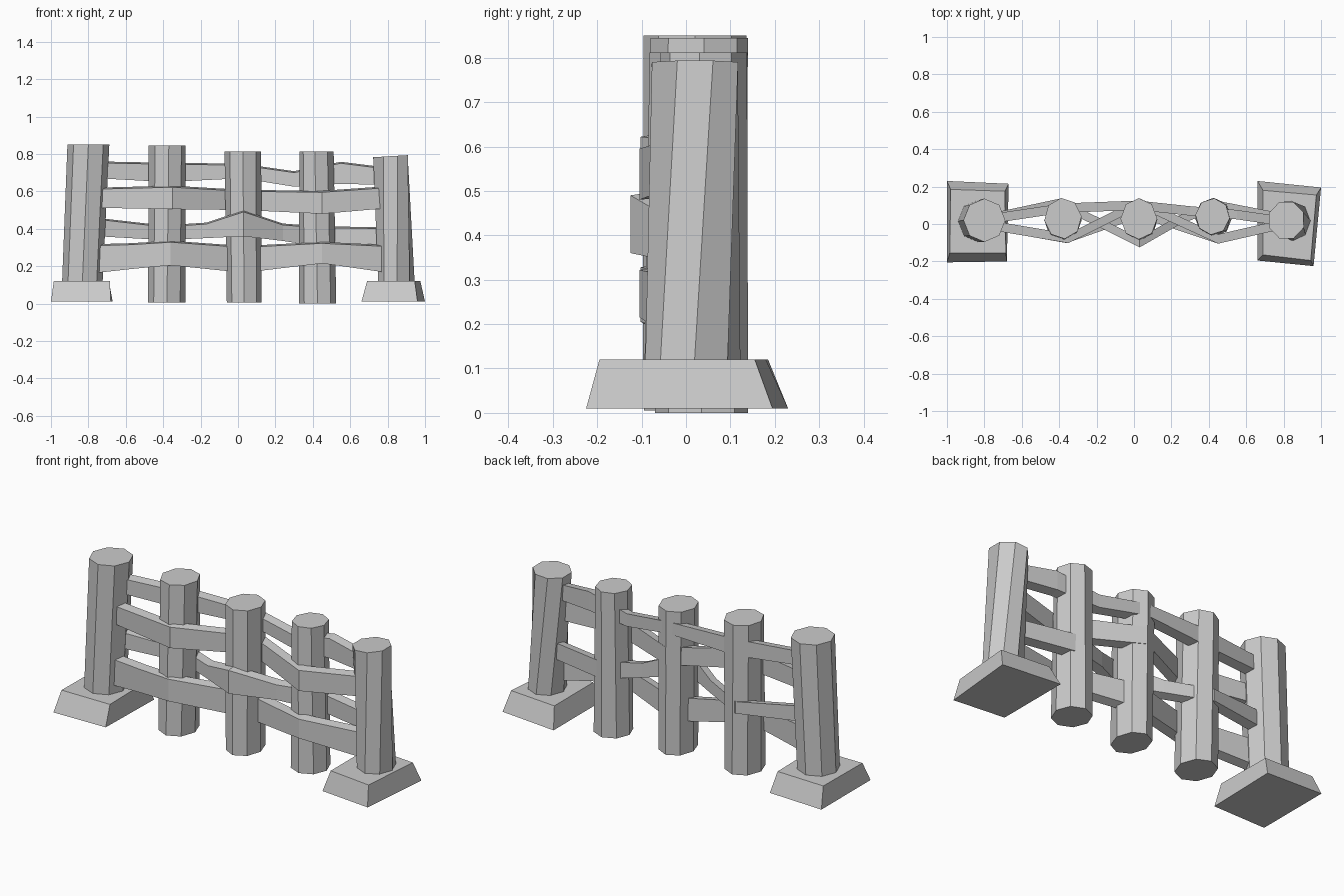
import bpy
from math import cos, sin, pi


def make(name, verts, faces):
    mesh = bpy.data.meshes.new(name)
    mesh.from_pydata(verts, [], faces)
    obj = bpy.data.objects.new(name, mesh)
    bpy.context.collection.objects.link(obj)
    return obj


def loft(name, rings):
    """Skin a chain of equal-length rings and cap both ends."""
    n = len(rings[0])
    faces = [tuple(range(n))[::-1]]
    for k in range(len(rings) - 1):
        a, b = k * n, (k + 1) * n
        faces += [(a + i, a + (i + 1) % n, b + (i + 1) % n, b + i) for i in range(n)]
    faces.append(tuple(range((len(rings) - 1) * n, len(rings) * n)))
    return make(name, [v for r in rings for v in r], faces)


def ring(cx, cy, rx, ry, z, turn, tilt=0.0):
    pts = []
    for i in range(8):
        a = turn + i * pi / 4
        pts.append((cx + rx * cos(a), cy + ry * sin(a), z + tilt * cos(a)))
    return pts


def post(name, bottom, top, twist=0.0, tilt=0.0):
    # bottom / top: centre x, centre y, radius x, radius y, height
    loft(name, [ring(*bottom, 0.0), ring(*top, twist, tilt)])


def rail(name, stations, thick=0.05):
    # stations: x, y, z low, z high
    t = thick / 2
    rings = [[(x, y - t, lo), (x, y + t, lo + 0.012), (x, y + t, hi + 0.008), (x, y - t, hi)]
             for x, y, lo, hi in stations]
    loft(name, rings)


# Octagonal posts
post("left_end_post", (-0.835, 0.015, 0.108, 0.112, 0.05), (-0.80, 0.02, 0.112, 0.116, 0.85))
post("left_middle_post", (-0.38, 0.02, 0.10, 0.115, 0.005), (-0.38, 0.03, 0.10, 0.11, 0.845), 0.1)
post("centre_post", (0.033, 0.02, 0.093, 0.115, 0.005), (0.026, 0.028, 0.098, 0.11, 0.812))
post("right_middle_post", (0.425, 0.035, 0.10, 0.105, 0.0), (0.42, 0.04, 0.092, 0.098, 0.812), -0.1)
post("right_end_post", (0.85, 0.015, 0.098, 0.108, 0.05), (0.815, 0.02, 0.10, 0.105, 0.788), 0.4, 0.006)

# Tapered foot blocks under the end posts
loft("left_foot", [
    [(-1.0, -0.205, 0.01), (-0.68, -0.20, 0.01), (-0.67, 0.215, 0.01), (-1.0, 0.23, 0.01)],
    [(-0.985, -0.155, 0.12), (-0.685, -0.155, 0.12), (-0.69, 0.175, 0.12), (-0.98, 0.185, 0.12)]])
loft("right_foot", [
    [(0.66, -0.195, 0.01), (0.96, -0.225, 0.01), (1.0, 0.195, 0.01), (0.66, 0.23, 0.01)],
    [(0.69, -0.165, 0.12), (0.945, -0.195, 0.12), (0.975, 0.155, 0.12), (0.69, 0.18, 0.12)]])

# Rails woven in front of and behind the posts
rail("top_rail", [
    (-0.75, 0.03, 0.67, 0.752), (-0.38, 0.085, 0.65, 0.745), (0.02, 0.10, 0.67, 0.74),
    (0.30, 0.07, 0.625, 0.70), (0.55, 0.05, 0.64, 0.75), (0.79, 0.015, 0.635, 0.72)])
rail("upper_rail", [
    (-0.75, -0.01, 0.512, 0.612), (-0.35, -0.077, 0.505, 0.622), (0.03, 0.112, 0.50, 0.60),
    (0.45, -0.08, 0.48, 0.595), (0.80, 0.0, 0.51, 0.62)])
rail("lower_rail", [
    (-0.75, 0.035, 0.36, 0.45), (-0.40, 0.11, 0.34, 0.41), (-0.17, 0.0, 0.35, 0.425),
    (0.03, -0.10, 0.36, 0.49), (0.24, 0.02, 0.335, 0.42), (0.44, 0.10, 0.305, 0.405),
    (0.80, 0.03, 0.305, 0.40)])
rail("bottom_rail", [
    (-0.75, -0.01, 0.165, 0.31), (-0.57, -0.04, 0.185, 0.315), (-0.36, -0.077, 0.205, 0.328),
    (0.03, 0.06, 0.165, 0.30), (0.45, -0.08, 0.215, 0.322), (0.80, 0.0, 0.165, 0.305)])
